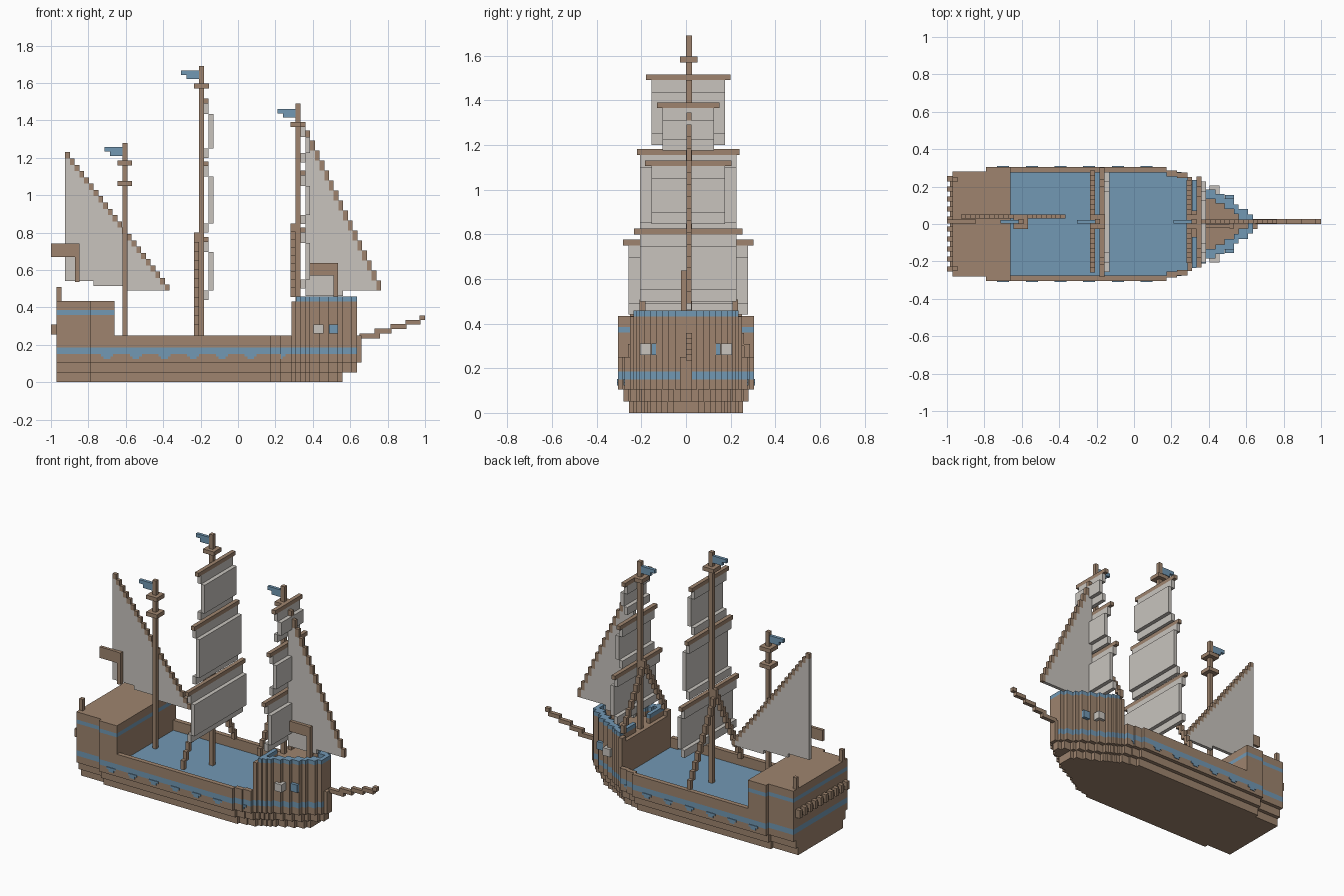
import bpy, bmesh

if "Cube" in bpy.data.objects:
    bpy.data.objects.remove(bpy.data.objects["Cube"])

U = 0.026   # size of one block


def material(name, rgb):
    m = bpy.data.materials.new(name)
    m.diffuse_color = (*rgb, 1)
    m.use_nodes = True
    m.node_tree.nodes["Principled BSDF"].inputs["Base Color"].default_value = m.diffuse_color
    return m


WOOD = material("wood_brown", (0.342, 0.231, 0.156))
BLUE = material("trim_blue", (0.168, 0.314, 0.456))
WHITE = material("sail_white", (0.578, 0.552, 0.515))


def finish(name, bm, mat):
    bmesh.ops.recalc_face_normals(bm, faces=bm.faces[:])
    me = bpy.data.meshes.new(name)
    bm.to_mesh(me)
    bm.free()
    me.materials.append(mat)
    ob = bpy.data.objects.new(name, me)
    bpy.context.collection.objects.link(ob)
    return ob


def boxes(name, mat, items):
    """Boxes given as (x0, x1, y0, y1, z0, z1)."""
    bm = bmesh.new()
    for x0, x1, y0, y1, z0, z1 in items:
        vs = bmesh.ops.create_cube(bm, size=1)["verts"]
        bmesh.ops.scale(bm, vec=(x1 - x0, y1 - y0, z1 - z0), verts=vs)
        bmesh.ops.translate(bm, vec=((x0 + x1) / 2, (y0 + y1) / 2, (z0 + z1) / 2), verts=vs)
    return finish(name, bm, mat)


def both(items):
    """Mirror boxes across y = 0."""
    return items + [(a, b, -d, -c, e, f) for a, b, c, d, e, f in items]


def stepped(name, mat, steps, d0, d1, plane="xy"):
    """Extrude a stepped outline made of (x0, x1, low, high) pieces."""
    pts = []
    for x0, x1, lo, hi in steps:
        pts += [(x0, hi), (x1, hi)]
    for x0, x1, lo, hi in reversed(steps):
        pts += [(x1, lo), (x0, lo)]
    pts = [p for i, p in enumerate(pts) if p != pts[i - 1]]
    bm = bmesh.new()
    put = (lambda p, d: (p[0], p[1], d)) if plane == "xy" else (lambda p, d: (p[0], d, p[1]))
    face = bm.faces.new([bm.verts.new(put(p, d0)) for p in pts])
    ext = bmesh.ops.extrude_face_region(bm, geom=[face])["geom"]
    off = (0, 0, d1 - d0) if plane == "xy" else (0, d1 - d0, 0)
    bmesh.ops.translate(bm, vec=off, verts=[g for g in ext if isinstance(g, bmesh.types.BMVert)])
    return finish(name, bm, mat)


# Hull plan: x ranges and half widths
STERN = [(-.97, -.79, .28), (-.79, -.66, .305)]
WAIST = [(-.66, .175, .305), (.175, .23, .285), (.23, .285, .275)]
BOW = [(.285, .31, .25), (.31, .335, .235), (.335, .36, .225), (.36, .385, .21),
       (.385, .435, .185), (.435, .485, .16), (.485, .535, .135), (.535, .56, .105),
       (.56, .61, .08), (.61, .637, .05)]
TIP = [(.637, .66, .026)]


def plan(parts, inset=0):
    return [(a, b, -(w - inset), w - inset) for a, b, w in parts if w - inset > .003]


FULL = STERN + WAIST + BOW
stepped("keel_layer", WOOD, plan(FULL, .05)[:-1], 0, .052)
stepped("bilge_layer", WOOD, plan(FULL, .025), .052, .105)
stepped("hull_side", WOOD, plan(FULL + TIP), .105, .15)
stepped("hull_stripe", BLUE, plan(FULL), .15, .185)
boxes("stem_post", WOOD, [(.637, .66, -.026, .026, .15, .25)])

# Scallops under the stripe
scallops = []
for i in range(7):
    x, y = -.7 + i * .1535, (.305 if i < 6 else .275)
    scallops += [(x - .032, x + .032, y - .01, y + .004, .137, .151),
                 (x - .018, x + .018, y - .01, y + .004, .123, .137)]
boxes("stripe_scallops", BLUE, both(scallops))

# Bulwarks around the open deck
boxes("bulwarks", WOOD, both([(a, b, w - .03, w, .185, .25) for a, b, w in WAIST]))

# Stern castle
stepped("stern_castle_lower", WOOD, plan(STERN), .185, .36)
stepped("stern_castle_stripe", BLUE, plan(STERN), .36, .385)
stepped("stern_castle_upper", WOOD, plan(STERN), .385, .435)
boxes("stern_posts", WOOD, both([(-.97, -.945, .225, .25, .435, .51)]))
gallery = [(-.985, -.97, -.255, .255, .255, .28)]
gallery += [(-1, -.97, -.255 + i * .0537, -.228 + i * .0537, .255, .308) for i in range(10)]
boxes("stern_gallery", WOOD, gallery)

# Forecastle with raised rim
stepped("forecastle", WOOD, plan(BOW), .185, .40)


def rim(z0, z1, parts):
    out = []
    for i, (a, b, w) in enumerate(parts):
        nxt = parts[i + 1][2] if i + 1 < len(parts) else .026
        out.append((a, b, max(0, nxt - U), w, z0, z1))
    out.append((.31, .335, .07, .235 - U, z0, z1))
    return both(out)


boxes("forecastle_wall", WOOD, rim(.40, .432, BOW))
boxes("forecastle_rim", BLUE, rim(.432, .458, BOW[1:]))
boxes("white_portholes", WHITE, both([(.405, .457, .16, .205, .26, .31)]))
boxes("blue_portholes", BLUE, both([(.487, .535, .12, .155, .26, .31)]))

# Bowsprit
sprit = [(.65, .76, .235), (.73, .82, .26), (.815, .9, .285), (.895, .975, .308), (.97, 1.0, .332)]
boxes("bowsprit", WOOD, [(a, b, 0, U, z, z + U) for a, b, z in sprit])


def mast(label, x, base, top, rings, flag_z):
    items = [(x - .013, x + .013, 0, U, base, top)]
    for z in rings:
        for s in (-1, 1):
            items += [(x + s * U - .013, x + s * U + .013, -U, 2 * U, z, z + U),
                      (x - .013, x + .013, .013 + s * U - .013, .013 + s * U + .013, z, z + U)]
    boxes(label + "_mast", WOOD, items)
    boxes(label + "_flag", BLUE, [(x - .11, x - .013, .002, .022, flag_z + .023, flag_z + .047),
                                  (x - .08, x - .013, .002, .022, flag_z, flag_z + .023)])


mast("mizzen", -.605, .18, 1.28, [1.05, 1.16], 1.21)
mast("main", -.195, .18, 1.69, [1.57], 1.62)
mast("fore", .321, .39, 1.49, [1.365], 1.415)


def square_rig(label, x, rows):
    """Yards with bulging sails: (yard z, yard half length, sail bottom, sail half width)."""
    yards, cloth = [], []
    for z, yw, lo, sw in rows:
        yards.append((x, x + U, .01 - yw, .01 + yw, z, z + U))
        cloth += [(x, x + U, .01 - sw, .01 + sw, lo, lo + .05),
                  (x + U, x + 2 * U, .01 - sw, .01 + sw, lo + .05, z - .055),
                  (x, x + U, .01 - sw, .01 + sw, z - .055, z)]
    boxes(label + "_yards", WOOD, yards)
    boxes(label + "_sails", WHITE, cloth)


square_rig("main", -.184, [(.75, .293, .44, .267), (1.155, .23, .80, .217), (1.49, .19, 1.20, .165)])
square_rig("fore", .334, [(.80, .243, .50, .217), (1.105, .193, .845, .165), (1.365, .14, 1.175, .115)])


def shrouds(label, x, top, base, reach):
    """Stair-stepped ropes from the mast down to both sides."""
    n = round(reach / U)
    h = (top - base) / n
    items = []
    for i in range(n):
        z = top - (i + 1) * h
        for y in (.013 + i * U, .013 - i * U):
            items.append((x - .013, x + .013, y - .013, y + .013, z, z + h + .01))
    boxes(label + "_shrouds", WOOD, items)


shrouds("main", -.221, .79, .25, .28)
shrouds("fore", .295, .84, .455, .23)


def lateen(label, x0, x1, top, bottom, n, floor, y0):
    """Triangular stepped sail with a stepped spar on its slope."""
    w, drop = (x1 - x0) / n, (top - bottom) / n
    cloth, spar = [], []
    for i in range(n):
        a, b = x0 + i * w, x0 + (i + 1) * w
        hi = top - i * drop
        lo = floor((a + b) / 2)
        spar.append((a, b, y0, y0 + .022, hi - drop, hi))
        if hi - drop > lo + .004:
            cloth.append((a, b, lo, hi - drop))
    # share exact x values between neighbours
    cloth = [(round(a, 5), round(b, 5), lo, hi) for a, b, lo, hi in cloth]
    stepped(label + "_sail", WHITE, cloth, y0, y0 + .022, "xz")
    boxes(label + "_spar", WOOD, spar)


lateen("mizzen_lateen", -.925, -.365, 1.23, .49, 22,
       lambda x: .54 if x < -.77 else (.515 if x < -.59 else .49), .03)
lateen("jib", .36, .765, 1.345, .49, 16, lambda x: .46 if x < .56 else .49, .003)

# Plain wooden pennants at stern and bow
boxes("stern_pennant", WOOD, [(-1, -.87, .003, .023, .67, .742), (-.872, -.848, 0, U, .535, .742)])
boxes("bow_pennant", WOOD, [(.38, .512, -.02, 0, .57, .637), (.511, .535, -.023, .002, .40, .637)])
